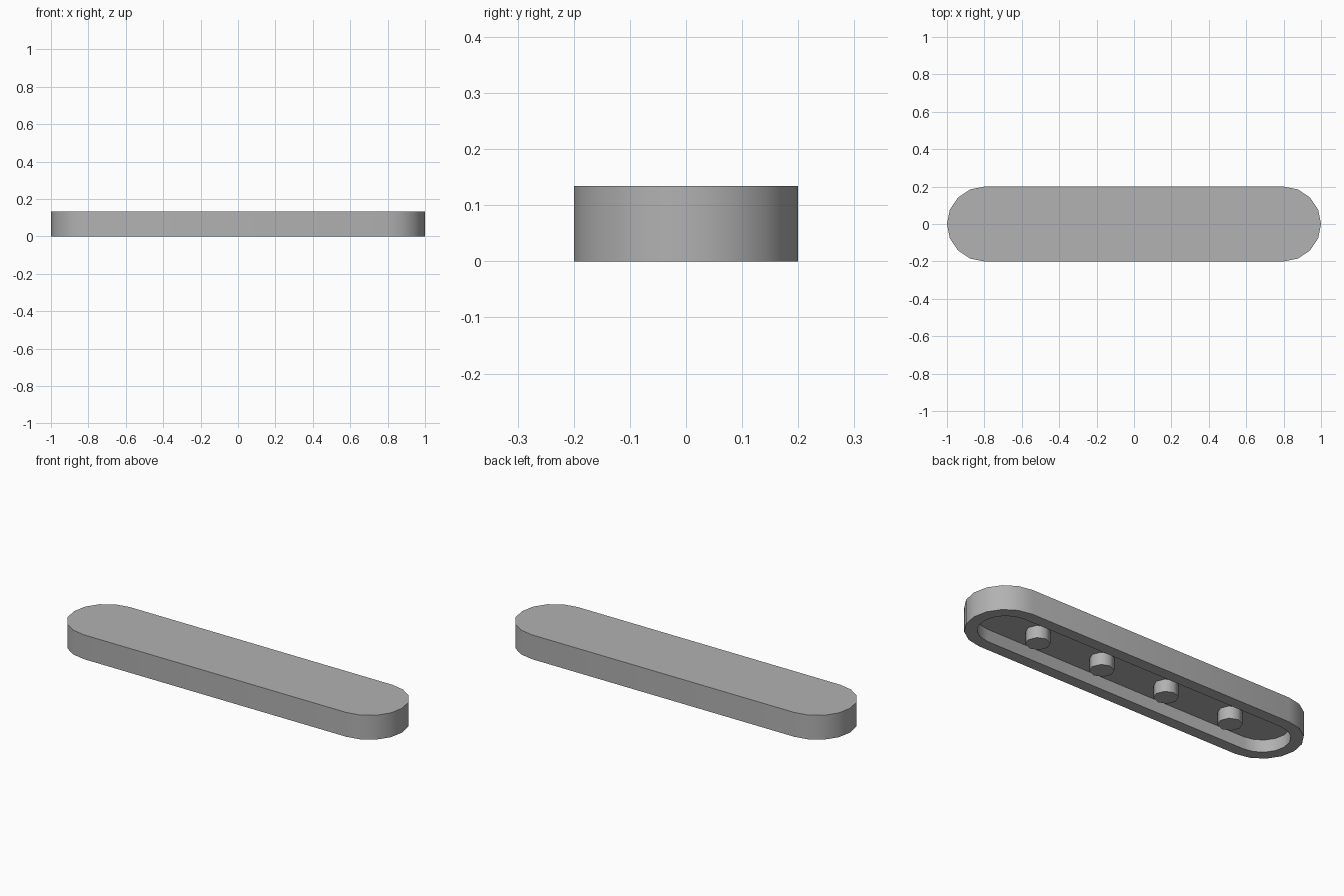
import bpy, bmesh, math

if "Cube" in bpy.data.objects:
    bpy.data.objects.remove(bpy.data.objects["Cube"])

HEIGHT, DEPTH = 0.134, 0.067      # full height, height of the underside recess
HALF, R_OUT, R_IN = 0.8, 0.2, 0.138
STEPS = 8                         # segments per rounded end

# Mid grey plastic
grey = bpy.data.materials.new("mid_grey")
grey.diffuse_color = (0.445, 0.445, 0.445, 1)
grey.use_nodes = True
grey.node_tree.nodes["Principled BSDF"].inputs["Base Color"].default_value = grey.diffuse_color


def stadium(bm, r, z):
    """Ring of vertices: two half circles joined by straight sides."""
    ring = []
    for cx, start in ((HALF, -math.pi / 2), (-HALF, math.pi / 2)):
        for i in range(STEPS + 1):
            a = start + math.pi * i / STEPS
            ring.append(bm.verts.new((cx + r * math.cos(a), r * math.sin(a), z)))
    return ring


def bridge(bm, a, b):
    n = len(a)
    for i in range(n):
        j = (i + 1) % n
        bm.faces.new((a[i], a[j], b[j], b[i]))


def finish(bm, name, angle):
    bmesh.ops.recalc_face_normals(bm, faces=bm.faces)
    mesh = bpy.data.meshes.new(name)
    bm.to_mesh(mesh)
    bm.free()
    mesh.materials.append(grey)
    obj = bpy.data.objects.new(name, mesh)
    bpy.context.collection.objects.link(obj)
    bpy.ops.object.select_all(action='DESELECT')
    obj.select_set(True)
    bpy.context.view_layer.objects.active = obj
    bpy.ops.object.shade_smooth_by_angle(angle=math.radians(angle))
    return obj


# Rounded tile body, hollow underneath
bm = bmesh.new()
rings = [stadium(bm, R_OUT, HEIGHT), stadium(bm, R_OUT, 0),
         stadium(bm, R_IN, 0), stadium(bm, R_IN, DEPTH)]
for upper, lower in zip(rings, rings[1:]):
    bridge(bm, upper, lower)
bm.faces.new(rings[0])
bm.faces.new(rings[-1])
finish(bm, "tile_body", 35)

# Row of four pegs in the recess, flush with the rim
for k in range(4):
    bm = bmesh.new()
    ring_low, ring_high = [
        [bm.verts.new((-0.6 + 0.4 * k + 0.06 * math.cos(math.tau * i / 8),
                       0.06 * math.sin(math.tau * i / 8), z)) for i in range(8)]
        for z in (0, DEPTH)]
    bridge(bm, ring_low, ring_high)
    bm.faces.new(ring_low)
    bm.faces.new(ring_high)
    finish(bm, f"underside_peg_{k + 1}", 50)
